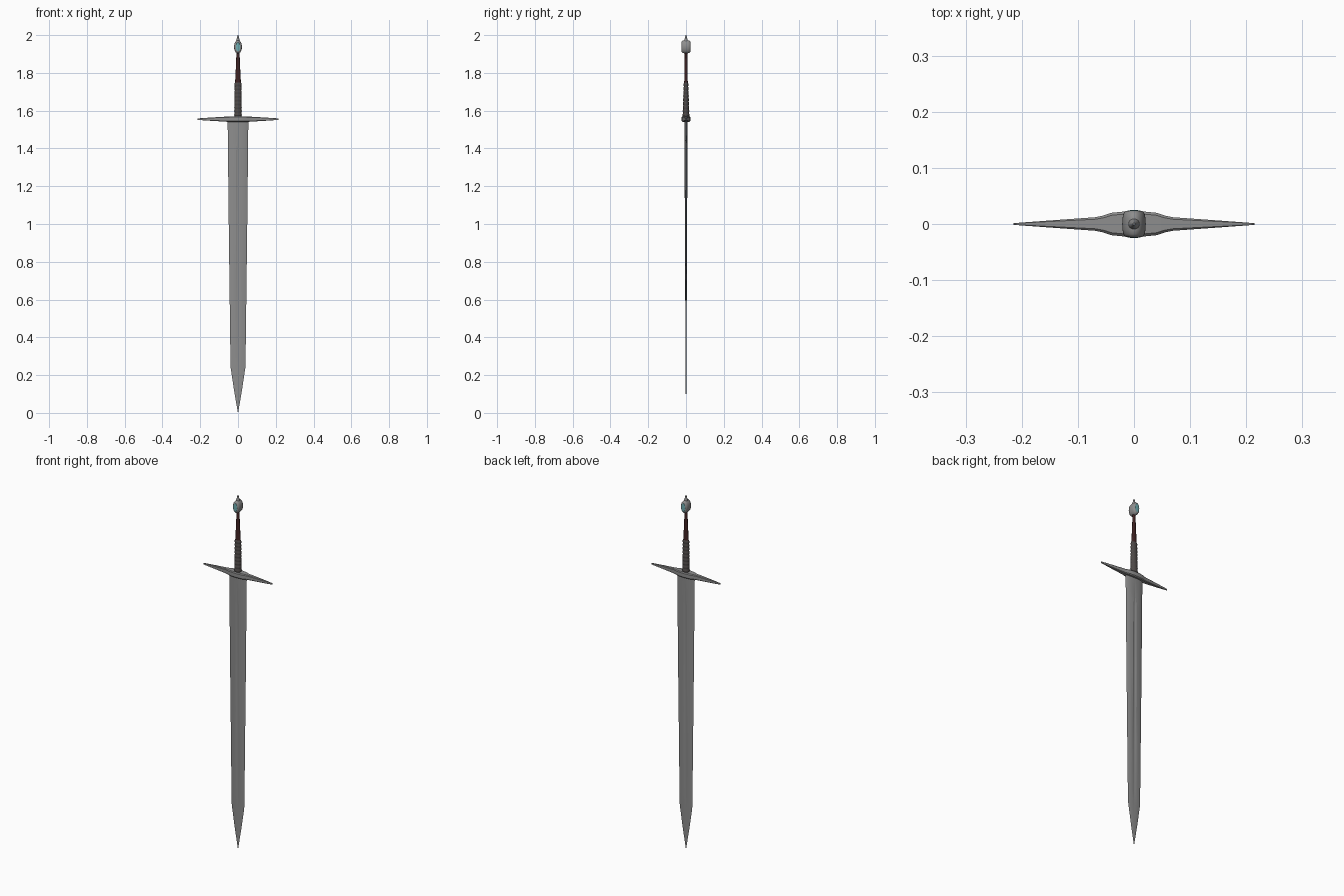
import bpy, bmesh, math
from mathutils import Vector

if "Cube" in bpy.data.objects:
    bpy.data.objects.remove(bpy.data.objects["Cube"])


def material(name, r, g, b):
    m = bpy.data.materials.new(name)
    m.diffuse_color = (r, g, b, 1)
    m.use_nodes = True
    m.node_tree.nodes["Principled BSDF"].inputs["Base Color"].default_value = m.diffuse_color
    return m


STEEL = material("steel grey", 0.27, 0.27, 0.27)
LEATHER = material("dark red leather", 0.05, 0.016, 0.016)
WRAP = material("dark wire wrap", 0.075, 0.066, 0.063)
GEM = material("teal gem", 0.16, 0.42, 0.44)


def loft(name, rings, mat, angle=30):
    """Skin a list of equal-length closed rings and cap both ends."""
    bm = bmesh.new()
    loops = [[bm.verts.new(p) for p in ring] for ring in rings]
    n = len(loops[0])
    for a, b in zip(loops, loops[1:]):
        for i in range(n):
            j = (i + 1) % n
            bm.faces.new((a[i], a[j], b[j], b[i]))
    bm.faces.new(loops[0][::-1])
    bm.faces.new(loops[-1])
    bmesh.ops.recalc_face_normals(bm, faces=bm.faces)
    me = bpy.data.meshes.new(name)
    bm.to_mesh(me)
    bm.free()
    me.materials.append(mat)
    ob = bpy.data.objects.new(name, me)
    bpy.context.collection.objects.link(ob)
    bpy.ops.object.select_all(action='DESELECT')
    ob.select_set(True)
    bpy.context.view_layer.objects.active = ob
    bpy.ops.object.shade_smooth_by_angle(angle=math.radians(angle))
    return ob


def circle(n=24):
    return [(math.cos(2 * math.pi * i / n), math.sin(2 * math.pi * i / n)) for i in range(n)]


def upright(name, stations, mat, angle=30):
    """Elliptical loft up z; stations are (z, x radius, y radius)."""
    return loft(name, [[Vector((rx * c, ry * s, z)) for c, s in circle()]
                       for z, rx, ry in stations], mat, angle)


def crosswise(name, stations, mat, zc, angle=35):
    """Elliptical loft along y; stations are (y, x radius, z radius)."""
    return loft(name, [[Vector((rx * c, y, zc + rz * s)) for c, s in circle(32)]
                       for y, rx, rz in stations], mat, angle)


# Blade: lens section with a central fuller that fades in below the guard
def blade_ring(z, w, t, f, d):
    half = [(w, 0), (0.8 * w, 0.5 * t), (0.5 * w, 0.85 * t), (f, t), (0.5 * f, t - 0.8 * d)]
    top = half + [(0, t - d)] + [(-x, y) for x, y in half[:0:-1]]
    full = top + [(-w, 0)] + [(-x, -y) for x, y in top[1:]]
    return [Vector((x, y, z)) for x, y in full]


loft("blade", [blade_ring(*s) for s in [
    (1.552, 0.055, 0.0085, 0.003, 0), (1.44, 0.0535, 0.008, 0.003, 0),
    (1.38, 0.053, 0.0077, 0.011, 0.003), (1.0, 0.049, 0.006, 0.011, 0.0028),
    (0.6, 0.044, 0.004, 0.010, 0.002), (0.32, 0.0405, 0.0026, 0.008, 0.001),
    (0.24, 0.039, 0.0022, 0.003, 0), (0.12, 0.021, 0.0015, 0.002, 0),
    (0.0, 0.0006, 0.0004, 0.0001, 0)]], STEEL, 20)


# Crossguard: chamfered section swelling in the middle, mirrored in x
def guard_ring(x, hy, hz):
    c = 0.3 * min(hy, hz)
    pts = [(hy, hz - c), (hy - c, hz), (c - hy, hz), (-hy, hz - c),
           (-hy, c - hz), (c - hy, -hz), (hy - c, -hz), (hy, c - hz)]
    return [Vector((x, y, 1.555 + z)) for y, z in pts]


side = [(0.015, 0.0225, 0.0155), (0.04, 0.020, 0.0148), (0.055, 0.015, 0.014),
        (0.07, 0.012, 0.013), (0.14, 0.007, 0.009), (0.215, 0.0015, 0.004)]
loft("crossguard", [guard_ring(-x, y, z) for x, y, z in side[::-1]]
     + [guard_ring(*s) for s in side], STEEL, 25)

# Lower grip: ribbed wrap
ribs, z0, z1 = 9, 1.568, 1.748
stations = []
for i in range(ribs * 4 + 1):
    k = i / (ribs * 4)
    bulge = 0.0025 * math.sin(math.pi * ((i % 4) / 4))
    stations.append((z0 + (z1 - z0) * k, 0.0178 - 0.001 * k + bulge, 0.0160 - 0.006 * k + bulge))
upright("lower_grip", stations, WRAP, 40)

# Upper grip: smooth tapering leather
upright("upper_grip", [(1.745, 0.0155, 0.0095), (1.80, 0.0128, 0.0085),
                       (1.86, 0.010, 0.007), (1.915, 0.008, 0.0065)], LEATHER)

# Pommel: oval drum lying along y, with a gem on each face
drum = [(0.0235, 0.0130, 0.0255), (0.0225, 0.0155, 0.0285), (0.018, 0.0190, 0.0325),
        (0.010, 0.0205, 0.0345)]
crosswise("pommel", [(-y, a, b) for y, a, b in drum] + [(0, 0.021, 0.035)]
          + drum[::-1], STEEL, 1.938)
for s, label in ((-1, "front"), (1, "back")):
    crosswise(label + "_gem", [(s * 0.0225, 0.0125, 0.0245), (s * 0.0240, 0.0115, 0.0230),
                               (s * 0.0246, 0.006, 0.012)], GEM, 1.938)

# Peened button on top
upright("pommel_button", [(1.965, 0.0105, 0.0105), (1.977, 0.0085, 0.0085), (1.983, 0.006, 0.006),
                          (1.992, 0.0045, 0.0045), (2.0, 0.002, 0.002)], STEEL)
